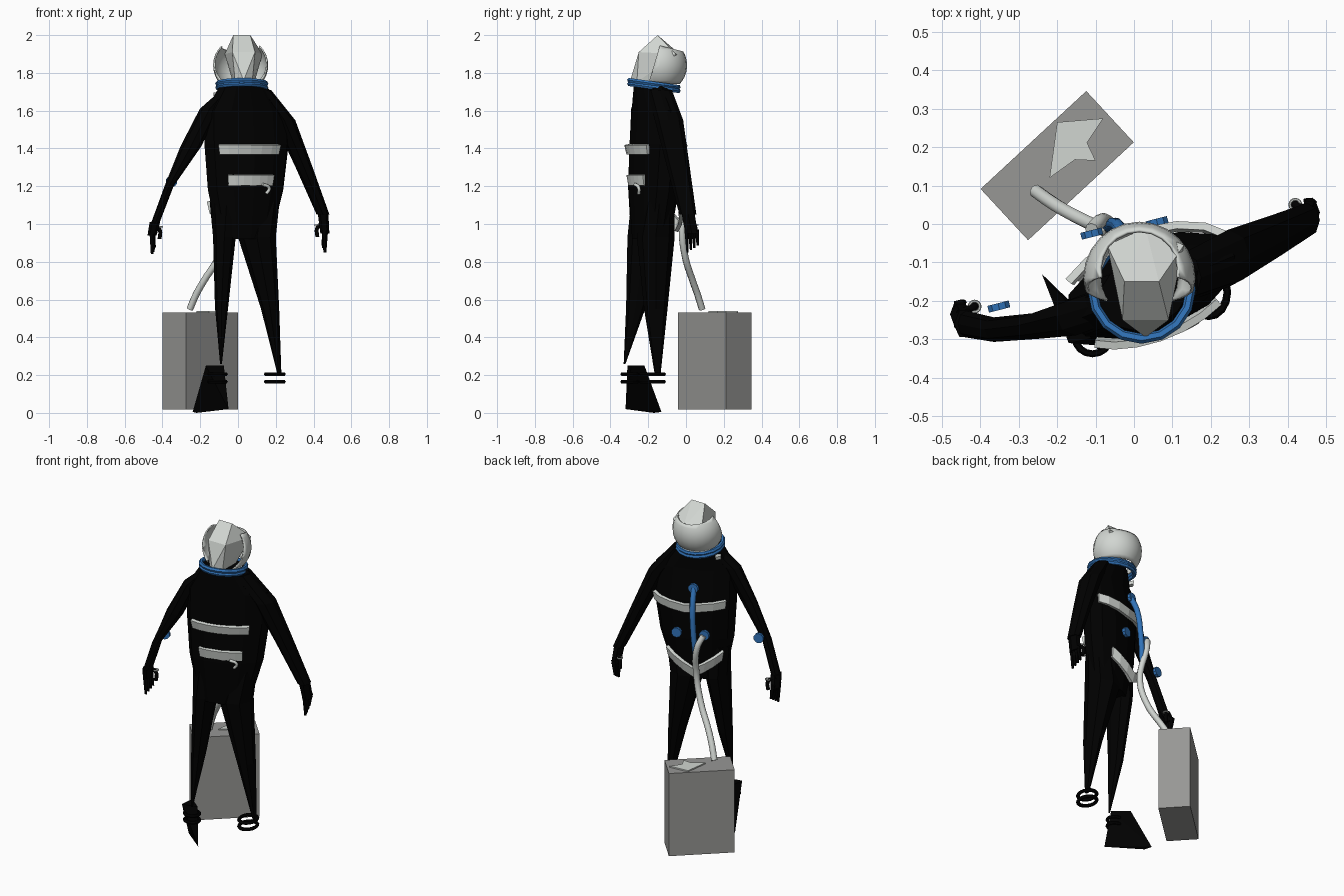
import bpy, bmesh, math
from math import cos, sin, radians
from mathutils import Vector

default_cube = bpy.data.objects.get("Cube")
if default_cube:
    bpy.data.objects.remove(default_cube, do_unlink=True)


def material(name, rgb, roughness=0.7):
    mat = bpy.data.materials.new(name)
    mat.use_nodes = True
    mat.diffuse_color = (*rgb, 1)
    shader = mat.node_tree.nodes["Principled BSDF"]
    shader.inputs["Base Color"].default_value = (*rgb, 1)
    shader.inputs["Roughness"].default_value = roughness
    return mat


BLACK = material("suit black", (0, 0, 0))
WHITE = material("pale grey", (0.64, 0.67, 0.64))
GREY = material("case grey", (0.31, 0.31, 0.3))
BLUE = material("fitting blue", (0.03, 0.17, 0.48))
BODY_YAW = radians(22)


def select(obj):
    bpy.ops.object.select_all(action='DESELECT')
    obj.select_set(True)
    bpy.context.view_layer.objects.active = obj


def finish(name, bm, mat, smooth=False):
    bmesh.ops.recalc_face_normals(bm, faces=bm.faces)
    mesh = bpy.data.meshes.new(name)
    bm.to_mesh(mesh)
    bm.free()
    mesh.materials.append(mat)
    obj = bpy.data.objects.new(name, mesh)
    bpy.context.collection.objects.link(obj)
    if smooth:
        select(obj)
        bpy.ops.object.shade_smooth_by_angle(angle=radians(40))
    return obj


def oval(center, rx, ry, angle, yaw):
    """Point on a level oval turned by yaw."""
    x, y = rx * cos(angle), ry * sin(angle)
    return Vector(center) + Vector((x * cos(yaw) - y * sin(yaw),
                                    x * sin(yaw) + y * cos(yaw), 0))


def loft(name, sections, mat, sides=8, yaw=0.0):
    """Skin through level ovals given as x, y, z, rx, ry."""
    bm = bmesh.new()
    rings = []
    for x, y, z, rx, ry in sections:
        rings.append([bm.verts.new(oval((x, y, z), rx, ry, math.tau * i / sides, yaw))
                      for i in range(sides)])
    for low, high in zip(rings, rings[1:]):
        for i in range(sides):
            j = (i + 1) % sides
            bm.faces.new((low[i], low[j], high[j], high[i]))
    bm.faces.new(rings[0])
    bm.faces.new(rings[-1])
    return finish(name, bm, mat)


def hull(name, points, mat):
    bm = bmesh.new()
    for p in points:
        bm.verts.new(p)
    bmesh.ops.convex_hull(bm, input=bm.verts)
    return finish(name, bm, mat)


def tube(name, points, radius, mat):
    curve = bpy.data.curves.new(name, 'CURVE')
    curve.dimensions = '3D'
    curve.bevel_depth, curve.bevel_resolution = radius, 2
    curve.resolution_u, curve.use_fill_caps = 6, True
    spline = curve.splines.new('BEZIER')
    spline.bezier_points.add(len(points) - 1)
    for bp, p in zip(spline.bezier_points, points):
        bp.co = p
        bp.handle_left_type = bp.handle_right_type = 'AUTO'
    curve.materials.append(mat)
    obj = bpy.data.objects.new(name, curve)
    bpy.context.collection.objects.link(obj)
    select(obj)
    bpy.ops.object.convert(target='MESH')
    return obj


def ring(name, center, rx, ry, thick, mat, tilt=0.0):
    bpy.ops.mesh.primitive_torus_add(major_radius=rx, minor_radius=thick, major_segments=16,
                                     minor_segments=6, location=center, rotation=(tilt, 0, 0))
    obj = bpy.context.object
    obj.name = name
    obj.scale.y = ry / rx
    obj.data.materials.append(mat)
    return obj


def band(name, center, rx, ry, start, end, height, droop, flare):
    """Curved strap wrapped over part of the torso."""
    bm = bmesh.new()
    steps, rows = 6, []
    for i in range(steps + 1):
        t = i / steps
        a = radians(start + (end - start) * t)
        drop = Vector((0, 0, -droop * (1 - abs(2 * t - 1))))
        top = oval(center, rx + flare, ry + flare, a, BODY_YAW) + drop
        low = oval(center, rx, ry, a, BODY_YAW) + drop - Vector((0, 0, height))
        rows.append((bm.verts.new(low), bm.verts.new(top)))
    for p, q in zip(rows, rows[1:]):
        bm.faces.new((p[0], q[0], q[1], p[1]))
    obj = finish(name, bm, WHITE)
    mod = obj.modifiers.new("thickness", 'SOLIDIFY')
    mod.thickness, mod.offset = 0.02, 0
    return obj


# Suit: torso and legs
loft("torso", [(0.035, -0.185, 0.92, 0.15, 0.09), (0.04, -0.17, 1.18, 0.215, 0.115),
               (0.045, -0.16, 1.42, 0.24, 0.118), (0.045, -0.17, 1.6, 0.235, 0.09),
               (0.025, -0.18, 1.74, 0.125, 0.09)], BLACK, 12, BODY_YAW)
loft("right_leg", [(-0.09, -0.325, 0.26, 0.005, 0.005), (-0.087, -0.265, 0.56, 0.035, 0.052),
                   (-0.072, -0.215, 0.93, 0.06, 0.095), (-0.06, -0.21, 1.12, 0.09, 0.08)], BLACK)
loft("left_leg", [(0.22, -0.15, 0.2, 0.01, 0.015), (0.17, -0.16, 0.55, 0.048, 0.062),
                  (0.1, -0.16, 0.93, 0.1, 0.1), (0.13, -0.14, 1.12, 0.09, 0.08)], BLACK)

# Suit: arms
loft("right_arm", [(-0.44, -0.26, 1.0, 0.022, 0.035), (-0.365, -0.275, 1.2, 0.024, 0.032),
                   (-0.25, -0.265, 1.41, 0.055, 0.034), (-0.15, -0.24, 1.61, 0.052, 0.05),
                   (-0.07, -0.21, 1.7, 0.03, 0.05)], BLACK)
loft("left_arm", [(0.45, 0.01, 1.05, 0.034, 0.045), (0.35, -0.04, 1.3, 0.045, 0.06),
                  (0.245, -0.09, 1.55, 0.058, 0.075), (0.13, -0.14, 1.71, 0.045, 0.065)], BLACK)

# Hands: palm, four fingers, thumb and a pale knuckle piece
for side, palm, wrist in (("right", Vector((-0.455, -0.235, 0.94)), Vector((-0.44, -0.26, 1.01))),
                          ("left", Vector((0.46, 0.03, 0.95)), Vector((0.45, 0.01, 1.06)))):
    inward = 1 if side == "right" else -1
    loft(side + "_palm", [(*palm, 0.024, 0.038), (*wrist, 0.028, 0.04)], BLACK, 6)
    for i in range(4):
        y = palm.y - 0.027 + 0.018 * i
        loft(f"{side}_finger_{i + 1}",
             [(palm.x + 0.004 * inward * i, y + 0.005, palm.z - 0.1 + 0.012 * i, 0.008, 0.006),
              (palm.x, y, palm.z + 0.02, 0.017, 0.012)], BLACK, 5)
    thumb = palm + Vector((0.04 * inward, 0.02, 0))
    tube(side + "_thumb", [palm + Vector((0, 0, 0.06)), thumb + Vector((0, 0, 0.03)),
                           thumb - Vector((0, 0, 0.02))], 0.011, BLACK)
    ring(side + "_knuckle_ring", thumb + Vector((0, 0, 0.045)), 0.014, 0.014, 0.004, WHITE)

# Boot wedge and ankle loops
hull("right_boot", [(-0.17, -0.31, 0.25), (-0.16, -0.22, 0.25), (-0.075, -0.29, 0.25),
                    (-0.24, -0.13, 0.005), (-0.05, -0.32, 0.02), (-0.22, -0.17, 0)], BLACK)
for z in (0.165, 0.205):
    ring("right_ankle_loop", (-0.108, -0.298, z), 0.044, 0.04, 0.01, BLACK)
    ring("left_ankle_loop", (0.195, -0.178, z), 0.048, 0.06, 0.01, BLACK)

# Helmet: open back bowl
bm = bmesh.new()
bmesh.ops.create_uvsphere(bm, u_segments=24, v_segments=16, radius=0.146)
bmesh.ops.translate(bm, verts=bm.verts, vec=(0.014, -0.14, 1.84))
for point, normal in (((0, 0, 1.91), (0, 0.25, 1)), ((0, 0, 1.74), (0, 0, -1)),
                      ((0, -0.17, 1.84), (0, -1, 0.3))):
    bmesh.ops.bisect_plane(bm, geom=bm.verts[:] + bm.edges[:] + bm.faces[:],
                           plane_co=point, plane_no=normal, clear_outer=True)
bowl = finish("helmet_bowl", bm, WHITE, True)
shell = bowl.modifiers.new("shell", 'SOLIDIFY')
shell.thickness = 0.008

# Helmet: faceted crest over the top and down the front
crest = [(0.03, -0.295, 1.76), (0.03, -0.01, 1.88)]
for s in (-1, 1):
    crest += [(0.03 + 0.1 * s, -0.055, 1.9), (0.02 + 0.045 * s, -0.15, 2),
              (0.03 + 0.06 * s, -0.25, 1.91), (0.03 + 0.045 * s, -0.26, 1.75),
              (0.03 + 0.06 * s, -0.15, 1.76)]
hull("helmet_crest", crest, WHITE)

# Neck collar and shoulder tabs
for i, lift in enumerate((0.008, -0.012)):
    ring(f"neck_collar_{i + 1}", (0.02, -0.17, 1.735 + lift), 0.128, 0.13, 0.013, BLUE, radians(-8))
for s in (-1, 1):
    loft("shoulder_tab", [(0.015 + 0.125 * s, -0.16, 1.675, 0.018, 0.025),
                          (0.015 + 0.125 * s, -0.16, 1.695, 0.02, 0.03)], WHITE, 4)

# Straps front and back
band("chest_strap", (0.04, -0.16, 1.42), 0.235, 0.125, 220, 308, 0.05, 0, 0.012)
band("waist_strap", (0.04, -0.16, 1.26), 0.21, 0.12, 230, 301, 0.055, 0, 0.01)
band("upper_back_strap", (0.04, -0.16, 1.435), 0.242, 0.13, 20, 140, 0.05, 0.025, 0.008)
band("lower_back_strap", (0.03, -0.165, 1.12), 0.2, 0.125, 42, 140, 0.06, 0.1, 0.015)
tube("waist_clip", [(0.13, -0.27, 1.21), (0.165, -0.25, 1.19), (0.15, -0.25, 1.16)], 0.009, WHITE)

# Blue back line, round valves and elbow dial
tube("back_line", [(-0.02, -0.05, 1.51), (-0.035, -0.015, 1.42), (-0.05, 0, 1.26),
                   (-0.065, -0.005, 1.1)], 0.017, BLUE)
for name, spot in (("top_valve", (-0.02, -0.045, 1.51)), ("left_valve", (0.06, 0.005, 1.235)),
                   ("right_valve", (-0.11, -0.025, 1.25)), ("elbow_dial", (-0.352, -0.215, 1.225))):
    bpy.ops.mesh.primitive_cylinder_add(vertices=10, radius=0.03, depth=0.018, location=spot,
                                        rotation=(radians(90), 0, 0.25))
    valve = bpy.context.object
    valve.name = name
    valve.data.materials.append(BLUE)

# Hose down to the case
tube("air_hose", [(-0.11, -0.015, 1.25), (-0.085, 0.01, 1.18), (-0.06, -0.02, 0.98),
                  (-0.1, -0.005, 0.83), (-0.18, 0.035, 0.7), (-0.22, 0.06, 0.63),
                  (-0.255, 0.085, 0.55)], 0.018, WHITE)

# Case with a folded plate on its lid
bpy.ops.mesh.primitive_cube_add(size=1, location=(-0.2, 0.152, 0.275),
                                rotation=(0, 0, radians(42.8)))
case = bpy.context.object
case.name = "carry_case"
case.scale = (0.375, 0.182, 0.515)
case.data.materials.append(GREY)
for name, corners in (("lid_plate_wide", ((-0.2, 0.265), (-0.08, 0.275), (-0.22, 0.12), (-0.15, 0.17))),
                      ("lid_plate_narrow", ((-0.15, 0.27), (-0.21, 0.17), (-0.1, 0.165)))):
    hull(name, [(x, y, z) for x, y in corners for z in (0.532, 0.54)], WHITE)
